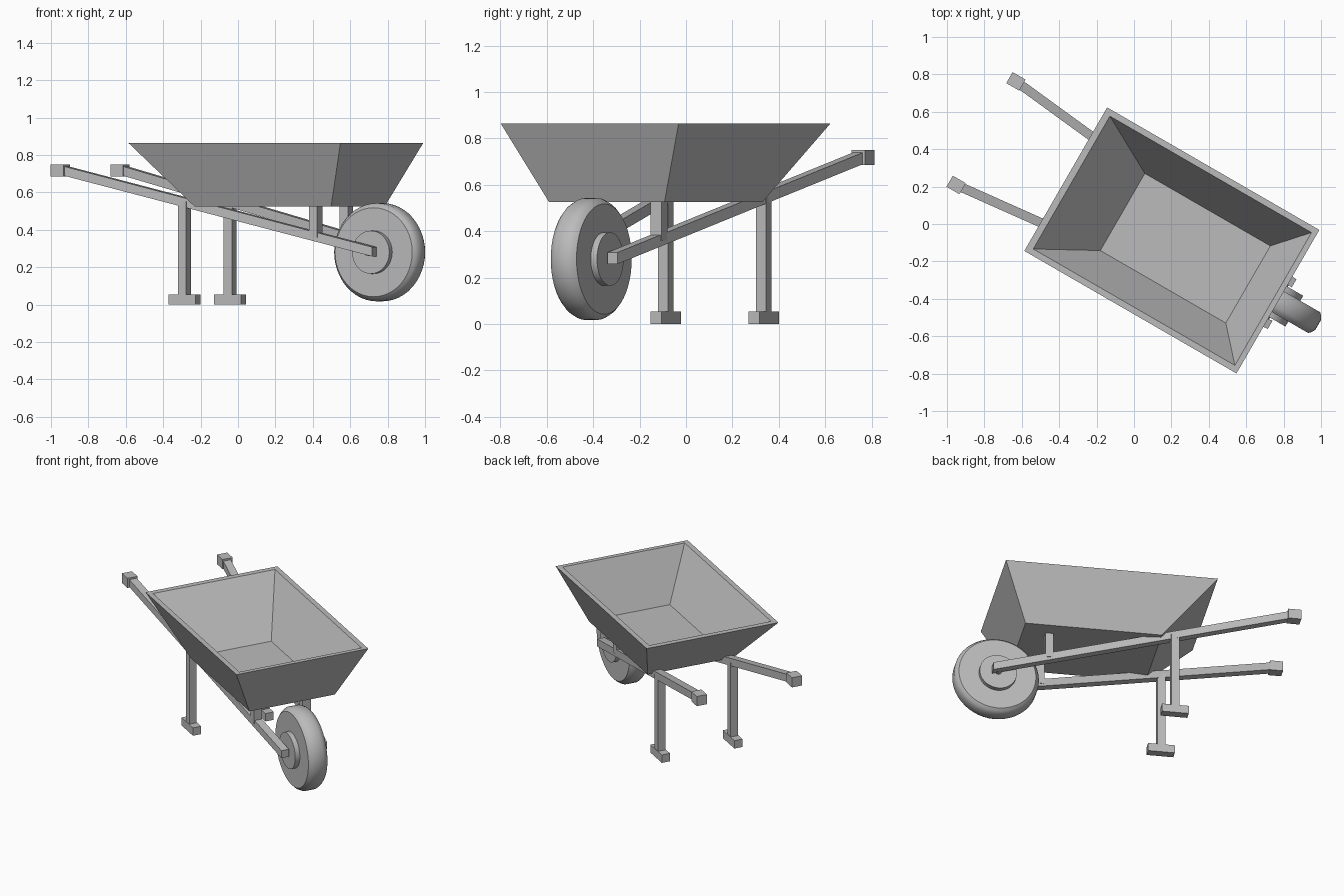
import bpy, bmesh
from math import radians, sin, cos, tau
from mathutils import Vector

if "Cube" in bpy.data.objects:
    bpy.data.objects.remove(bpy.data.objects["Cube"])

grey = bpy.data.materials.new("plain_grey")
grey.use_nodes = True
GREY = (0.5, 0.5, 0.5, 1)
grey.diffuse_color = GREY
grey.node_tree.nodes["Principled BSDF"].inputs["Base Color"].default_value = GREY

HEADING = radians(-30)   # whole barrow is turned; local +x points to the wheel
MID = 0.025              # local y of the barrow's centre line
AXLE_X, AXLE_Z = 0.86, 0.28


def loft(name, rings):
    """Skin a list of equal-length rings and cap both ends."""
    bm = bmesh.new()
    loops = [[bm.verts.new(p) for p in ring] for ring in rings]
    n = len(loops[0])
    for a, b in zip(loops, loops[1:]):
        for i in range(n):
            j = (i + 1) % n
            bm.faces.new((a[i], a[j], b[j], b[i]))
    bm.faces.new(loops[0][::-1])
    bm.faces.new(loops[-1])
    bmesh.ops.recalc_face_normals(bm, faces=bm.faces)
    mesh = bpy.data.meshes.new(name)
    bm.to_mesh(mesh)
    bm.free()
    mesh.materials.append(grey)
    obj = bpy.data.objects.new(name, mesh)
    obj.rotation_euler.z = HEADING
    bpy.context.collection.objects.link(obj)
    return obj


def rect(x0, x1, half_y, z, y=MID):
    return [(x0, y - half_y, z), (x1, y - half_y, z), (x1, y + half_y, z), (x0, y + half_y, z)]


def box(name, x, y, length, width, z0, z1):
    return loft(name, [rect(x - length / 2, x + length / 2, width / 2, z, y) for z in (z0, z1)])


def bar(name, start, end, width, height):
    """Sloping bar with upright ends."""
    w, h = width / 2, height / 2
    corners = [Vector((0, sy * w, sz * h)) for sy, sz in ((-1, -1), (1, -1), (1, 1), (-1, 1))]
    return loft(name, [[Vector(p) + c for c in corners] for p in (start, end)])


def lathe(name, half_profile, sides=48):
    """Revolve a (half width, radius) profile, mirrored, about the axle."""
    profile = [(-w, r) for w, r in half_profile] + list(reversed(half_profile))
    obj = loft(name, [[(AXLE_X + r * cos(tau * i / sides), MID + w, AXLE_Z + r * sin(tau * i / sides))
                       for i in range(sides)] for w, r in profile])
    bpy.ops.object.select_all(action="DESELECT")
    obj.select_set(True)
    bpy.context.view_layer.objects.active = obj
    bpy.ops.object.shade_smooth_by_angle(angle=radians(35))
    return obj


# Tray: outer shell, rim and inner basin in one skin
loft("tray", [rect(-0.117, 0.726, 0.287, 0.525),
              rect(-0.436, 0.874, 0.443, 0.865),
              rect(-0.40, 0.845, 0.41, 0.865),
              rect(-0.085, 0.69, 0.238, 0.55)])

# Wheel
lathe("tyre", [(0.064, 0.238), (0.05, 0.252), (0.03, 0.2625)])
lathe("hub", [(0.095, 0.115)])
lathe("axle", [(0.13, 0.02)], 12)


def spread(x):
    """Distance of a handle from the centre line."""
    return 0.32 - 0.105 * (x + 0.93)


# Parts repeated on both sides
for side, label in ((1, "left"), (-1, "right")):
    def side_y(x):
        return MID + side * spread(x)

    bar("handle_" + label, (-0.9, side_y(-0.9), 0.716), (0.9, side_y(0.9), 0.283), 0.05, 0.05)
    box("grip_" + label, -0.928, side_y(-0.928), 0.08, 0.068, 0.685, 0.75)
    box("leg_" + label, -0.204, side_y(-0.204), 0.05, 0.05, 0.04, 0.55)
    box("foot_" + label, -0.204, side_y(-0.204), 0.165, 0.055, 0, 0.053)
    box("strut_" + label, 0.56, side_y(0.56), 0.05, 0.055, 0.36, 0.53)
